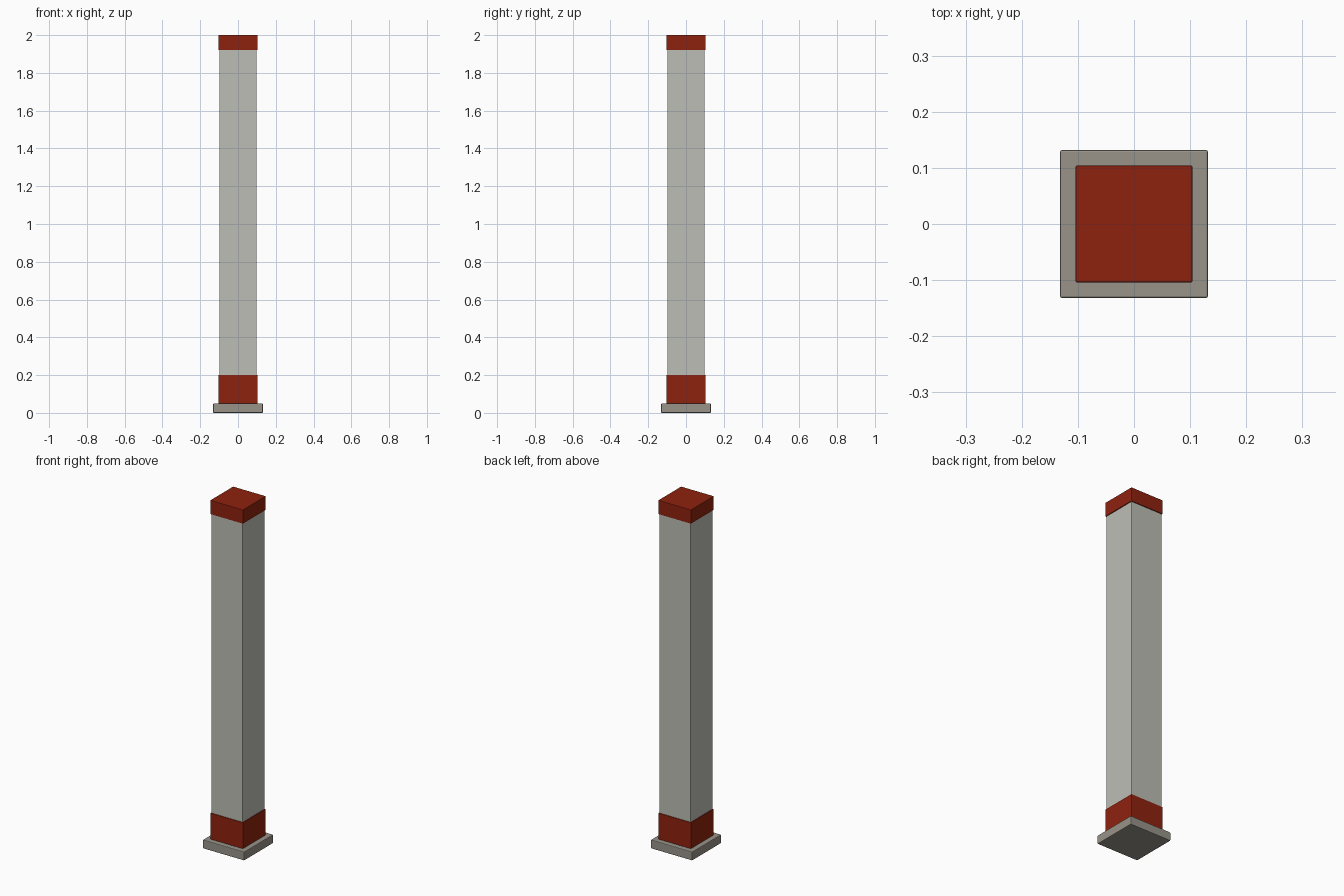
import bpy

if "Cube" in bpy.data.objects:
    bpy.data.objects.remove(bpy.data.objects["Cube"])


def material(name, rgb):
    m = bpy.data.materials.new(name)
    m.diffuse_color = (*rgb, 1)
    m.use_nodes = True
    m.node_tree.nodes["Principled BSDF"].inputs["Base Color"].default_value = m.diffuse_color
    return m


stone = material("grey stone", (0.314, 0.292, 0.254))
plaster = material("pale plaster", (0.515, 0.515, 0.468))
red = material("red paint", (0.275, 0.016, 0.0045))


def block(name, width, z0, z1, mat, bevel):
    """Square block centred on the axis, with lightly softened edges."""
    bpy.ops.mesh.primitive_cube_add(size=1, location=(0, 0, (z0 + z1) / 2))
    ob = bpy.context.object
    ob.name = name
    ob.scale = (width, width, z1 - z0)
    bpy.ops.object.transform_apply(location=False, rotation=False, scale=True)
    ob.data.materials.append(mat)
    if bevel:
        mod = ob.modifiers.new("soft edges", 'BEVEL')
        mod.width = bevel
        mod.segments = 2
    return ob


# Footing slab, shaft, and the two painted bands
block("base_slab", 0.264, 0.0, 0.05, stone, 0.004)
block("shaft", 0.198, 0.05, 1.99, plaster, 0.002)
block("lower_band", 0.208, 0.05, 0.2, red, 0.002)
block("top_cap", 0.208, 1.92, 2.0, red, 0.002)
